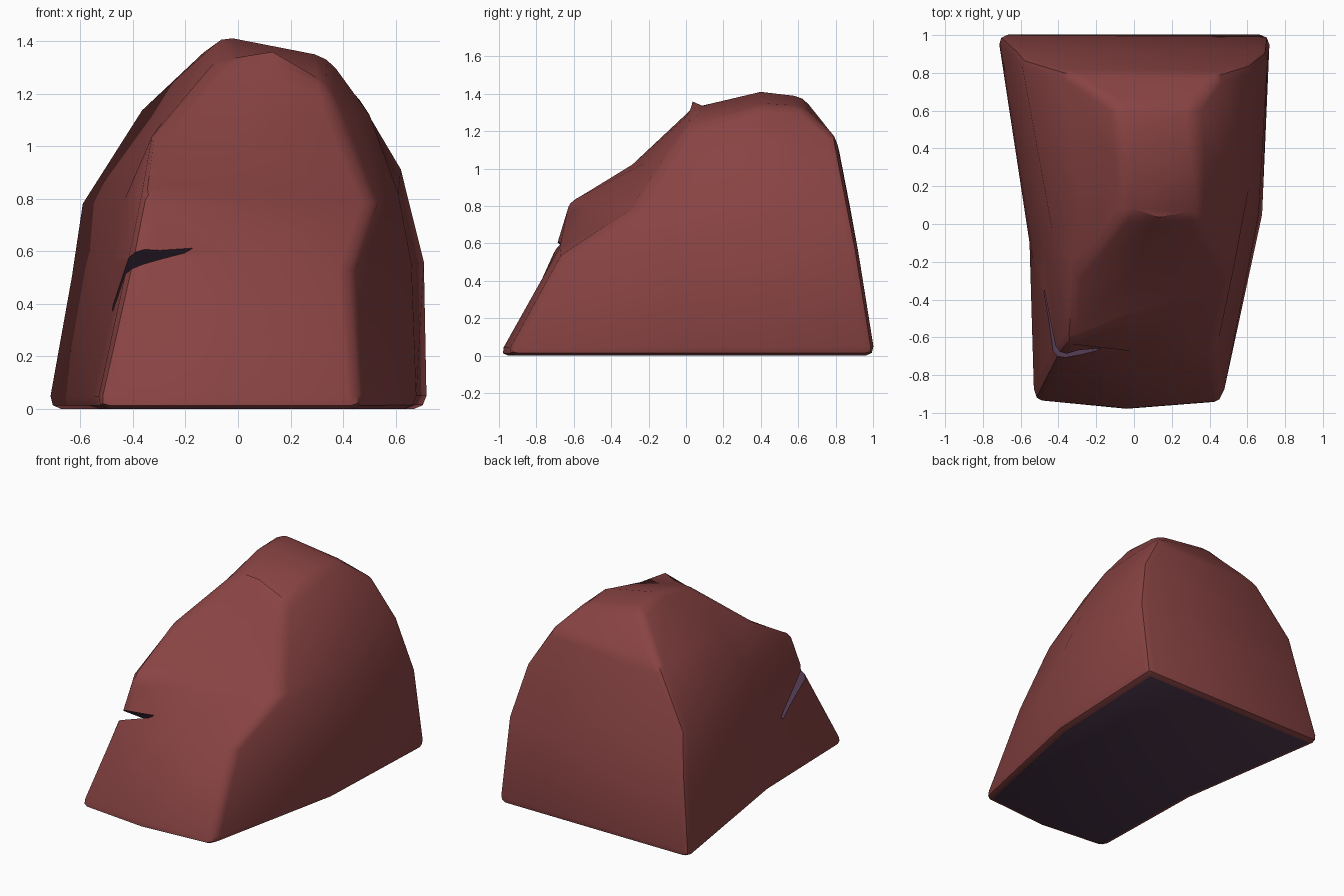
import bpy, bmesh

if "Cube" in bpy.data.objects:
    bpy.data.objects.remove(bpy.data.objects["Cube"])

# Two flat colours: rock skin, dark underside and crack interior
def material(name, rgb):
    m = bpy.data.materials.new(name)
    m.diffuse_color = (*rgb, 1)
    m.use_nodes = True
    m.node_tree.nodes["Principled BSDF"].inputs["Base Color"].default_value = m.diffuse_color
    return m

MATS = [material("red_rock", (0.25, 0.056, 0.056)),
        material("dark_purple", (0.075, 0.038, 0.072))]

def add_object(name, bm):
    bmesh.ops.recalc_face_normals(bm, faces=bm.faces)
    me = bpy.data.meshes.new(name)
    bm.to_mesh(me)
    bm.free()
    for m in MATS:
        me.materials.append(m)
    ob = bpy.data.objects.new(name, me)
    bpy.context.collection.objects.link(ob)
    return ob

# Corner ridges of the boulder, each running from the ground to the top
RIDGES = [
    [(-.54, -.95, 0), (-.41, -.70, .57), (-.36, -.645, .82), (-.34, -.30, 1.02), (-.06, .04, 1.33)],  # front left
    [(-.04, -1.0, 0), (0, -.675, .58), (0, -.50, .80), (0, -.22, 1.03), (.12, .03, 1.31)],            # front middle
    [(.47, -.96, 0), (.43, -.67, .53), (.52, -.28, .78), (.39, -.08, 1.10), (.35, .01, 1.23)],        # front right
    [(.68, .05, 0), (.66, .05, .55), (.61, .20, .82), (.50, .30, 1.12), (.34, .40, 1.34)],            # right middle
    [(.72, 1.01, 0), (.71, .92, .56), (.62, .85, .92), (.46, .80, 1.18), (.32, .62, 1.33)],           # back right
    [(-.73, 1.01, 0), (-.64, .93, .50), (-.60, .88, .78), (-.37, .81, 1.14), (-.09, .63, 1.39)],      # back left
    [(-.56, -.10, 0), (-.48, -.10, .57), (-.43, -.05, .80), (-.29, .05, 1.09), (-.07, .40, 1.42)],    # left middle
]
bm = bmesh.new()
cols = [[bm.verts.new(p) for p in r] for r in RIDGES]
n = len(cols)
for i in range(n):
    a, b = cols[i], cols[(i + 1) % n]
    for k in range(4):
        bm.faces.new((a[k], b[k], b[k + 1], a[k + 1]))
bm.faces.new([c[0] for c in cols])
bm.faces.new([cols[i][4] for i in (0, 1, 2, 3, 6)])
bm.faces.new([cols[i][4] for i in (3, 4, 5, 6)])
rock = add_object("boulder", bm)

# Wedge that cuts the crack across the front left ridge
bm = bmesh.new()
for p in [(-.13, -.635, .605), (-.46, -.20, .31), (-.53, -.84, .675), (-.53, -.84, .545)]:
    bm.verts.new(p)
bmesh.ops.convex_hull(bm, input=bm.verts)
for f in bm.faces:
    f.material_index = 1
wedge = add_object("crack_cutter", bm)
wedge.hide_render = True

# Worn edges, then the crack
bev = rock.modifiers.new("worn_edges", 'BEVEL')
bev.width = 0.05
bev.segments = 2
bev.limit_method = 'ANGLE'
bev.angle_limit = 0.5
cut = rock.modifiers.new("crack", 'BOOLEAN')
cut.operation = 'DIFFERENCE'
cut.solver = 'EXACT'
cut.object = wedge

bpy.context.view_layer.objects.active = rock
rock.select_set(True)
for m in ("worn_edges", "crack"):
    bpy.ops.object.modifier_apply(modifier=m)
bpy.data.objects.remove(wedge)

# Dark underside, smooth shading
for p in rock.data.polygons:
    if p.normal.z < -0.95 and p.center.z < 0.02:
        p.material_index = 1
bpy.ops.object.shade_smooth_by_angle(angle=0.6)
